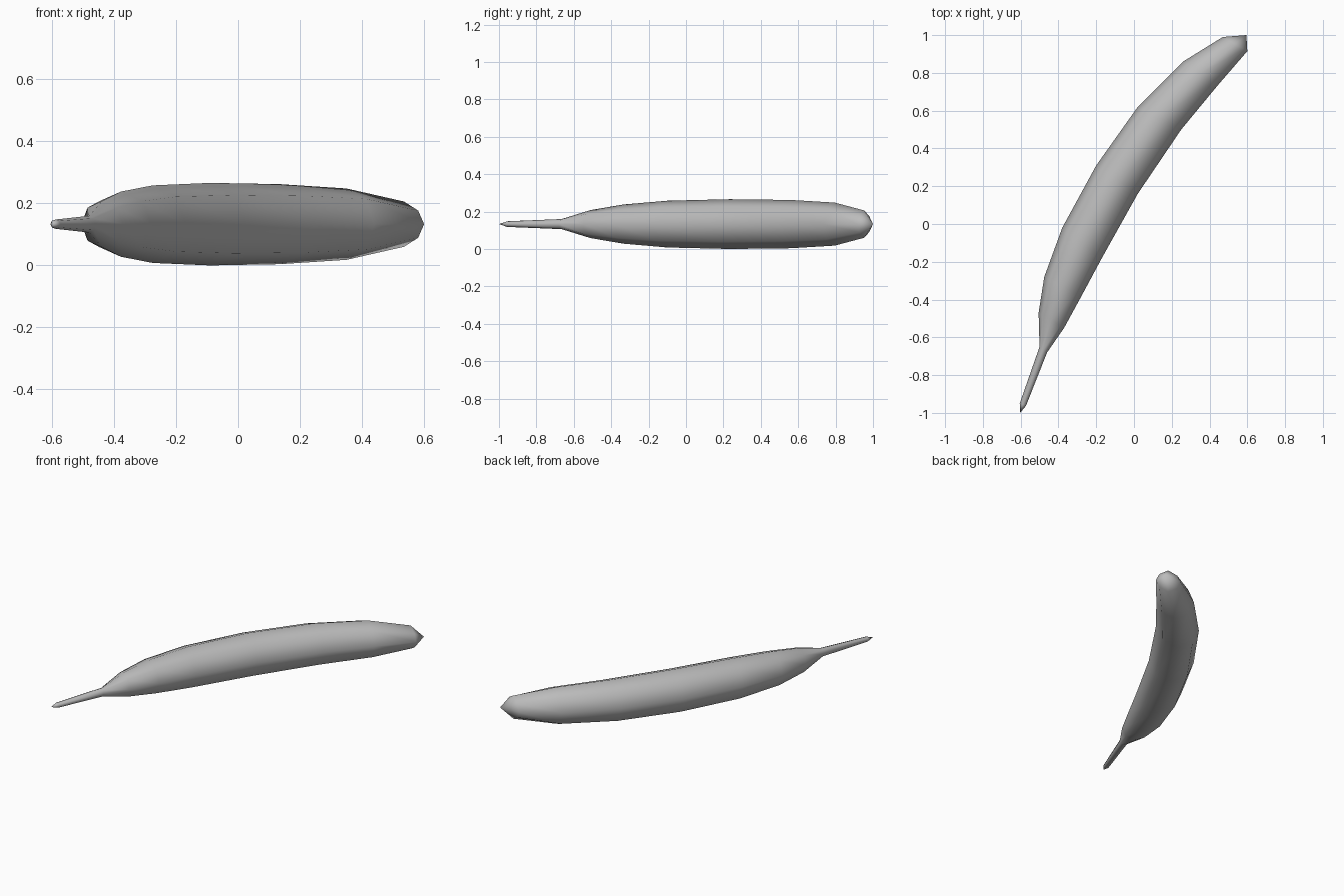
import bpy, bmesh, math
from mathutils import Vector

cube = bpy.data.objects.get("Cube")
if cube:
    bpy.data.objects.remove(cube, do_unlink=True)

grey = bpy.data.materials.new("plain grey")
grey.use_nodes = True
colour = (0.5, 0.5, 0.5, 1)
grey.diffuse_color = colour
grey.node_tree.nodes["Principled BSDF"].inputs["Base Color"].default_value = colour

MID_Z = 0.133
SIDES = 8

# Cross-sections: outer edge point, inner edge point, half height
sections = [
    ((-0.605, -0.95), (-0.572, -0.963), 0.015),
    ((-0.50, -0.65), (-0.46, -0.68), 0.027),
    ((-0.505, -0.47), (-0.37, -0.55), 0.075),
    ((-0.475, -0.28), (-0.28, -0.385), 0.105),
    ((-0.38, -0.02), (-0.17, -0.18), 0.125),
    ((-0.20, 0.31), (0.02, 0.16), 0.133),
    ((0.02, 0.62), (0.25, 0.50), 0.129),
    ((0.26, 0.86), (0.44, 0.73), 0.115),
    ((0.47, 0.99), (0.60, 0.915), 0.073),
]
stem_tip = (-0.603, -1.0, MID_Z)
blossom_tip = (0.595, 1.0, MID_Z)

bm = bmesh.new()


def add_ring(outer, inner, half_height, diagonal):
    """Eight-sided ring; diagonal scales the height of its corner points."""
    outer, inner = Vector(outer), Vector(inner)
    centre, arm = (outer + inner) / 2, (outer - inner) / 2
    ring = []
    for i in range(SIDES):
        angle = math.tau * i / SIDES
        height = math.sin(angle) * half_height * (diagonal if i % 2 else 1)
        spot = centre + arm * math.cos(angle)
        ring.append(bm.verts.new((spot.x, spot.y, MID_Z + height)))
    return ring


# Curved body and stem
rings = [add_ring(*s, 0.85 if s is sections[-1] else 1) for s in sections]
for a, b in zip(rings, rings[1:]):
    for i in range(SIDES):
        j = (i + 1) % SIDES
        bm.faces.new((a[i], a[j], b[j], b[i]))

# Pointed ends
for ring, tip in ((rings[0], stem_tip), (rings[-1], blossom_tip)):
    point = bm.verts.new(tip)
    for i in range(SIDES):
        bm.faces.new((ring[i], ring[(i + 1) % SIDES], point))

bmesh.ops.recalc_face_normals(bm, faces=bm.faces)
for face in bm.faces:
    face.smooth = True

mesh = bpy.data.meshes.new("curved_fruit")
bm.to_mesh(mesh)
bm.free()
mesh.materials.append(grey)
fruit = bpy.data.objects.new("curved_fruit", mesh)
bpy.context.collection.objects.link(fruit)
